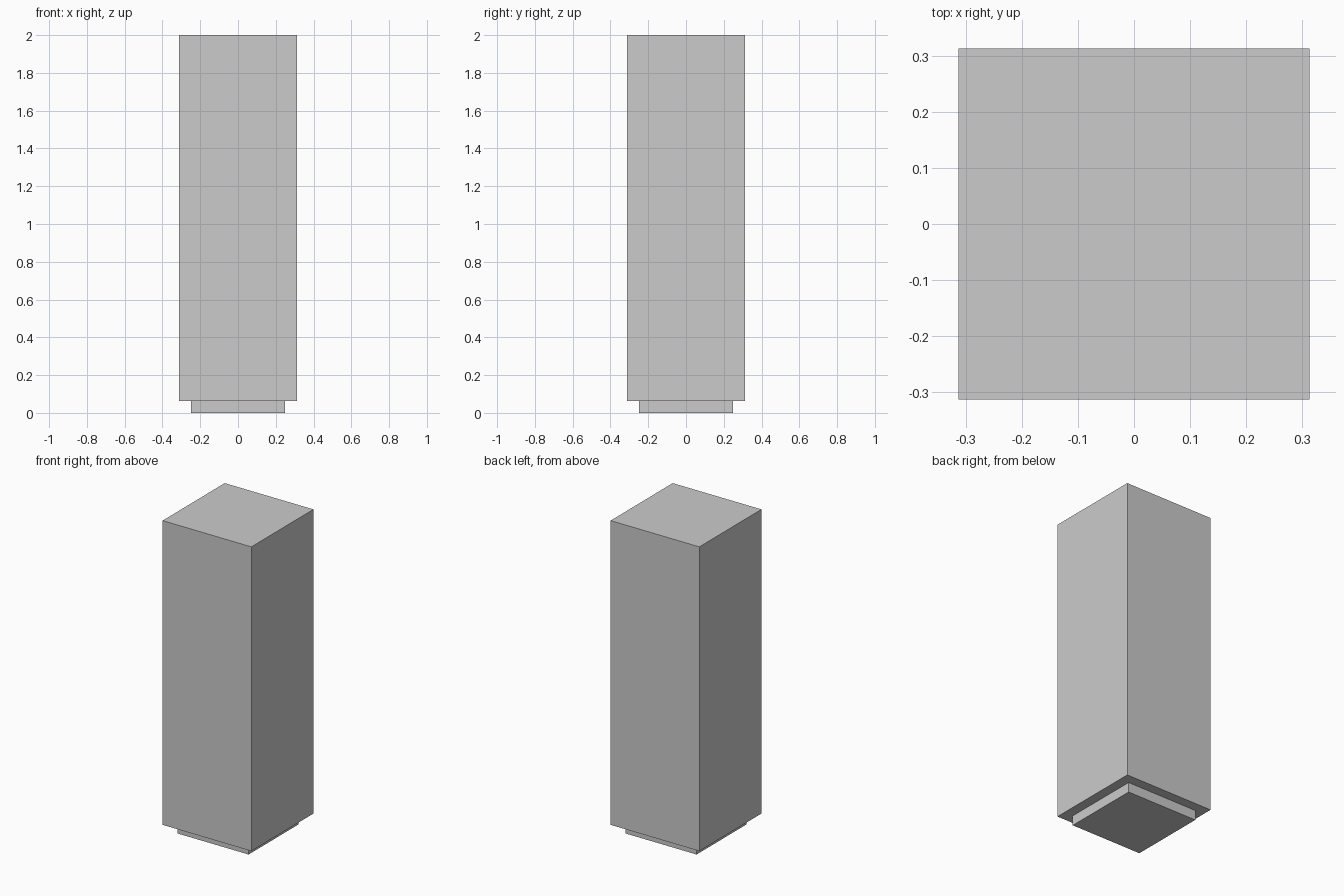
import bpy
import bmesh
from mathutils import Matrix

if "Cube" in bpy.data.objects:
    bpy.data.objects.remove(bpy.data.objects["Cube"])


def box(name, width, z0, z1):
    """Square, flat-shaded block centred on the z axis."""
    bm = bmesh.new()
    m = Matrix.Translation((0, 0, (z0 + z1) / 2)) @ Matrix.Diagonal((width, width, z1 - z0, 1))
    bmesh.ops.create_cube(bm, size=1, matrix=m)
    mesh = bpy.data.meshes.new(name)
    bm.to_mesh(mesh)
    bm.free()
    obj = bpy.data.objects.new(name, mesh)
    bpy.context.collection.objects.link(obj)
    return obj


PLINTH_TOP = 0.0625

# Recessed plinth under the column
box("plinth", 0.5, 0, PLINTH_TOP)

# Tall square body
box("body", 0.625, PLINTH_TOP, 2)
